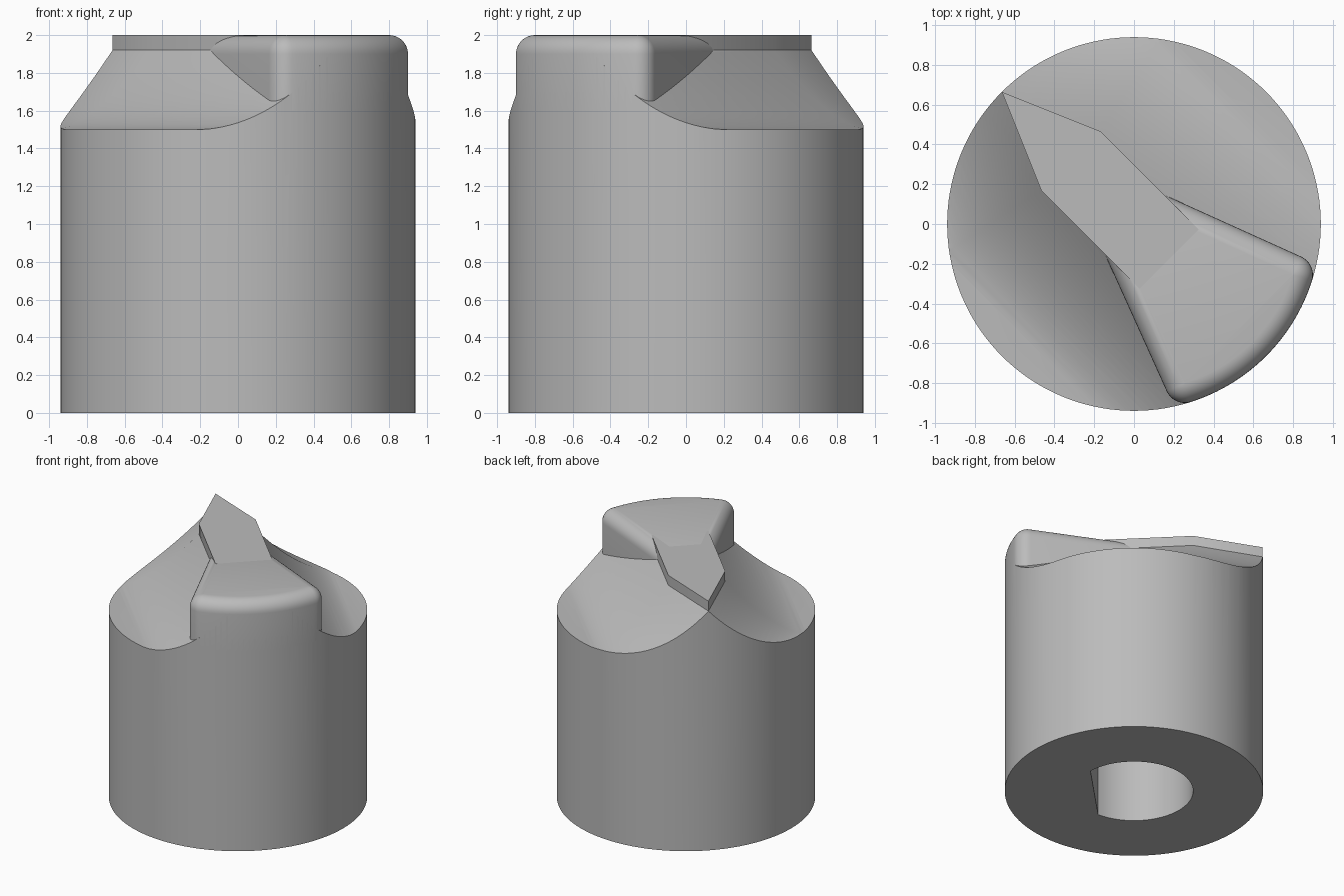
import bpy, bmesh
from math import sin, cos, pi, atan2, sqrt, radians
from mathutils import Matrix

if "Cube" in bpy.data.objects:
    bpy.data.objects.remove(bpy.data.objects["Cube"], do_unlink=True)

R, TOP, FLOOR, LEDGE = 0.94, 2.0, 1.5, 1.92
STRIP = 0.21                  # half width of the pointer bar
SHOULDER = 0.45               # where the bar starts narrowing to the tip
FILLET = 0.1
TURN = Matrix.Rotation(-pi / 4, 4, 'Z')   # local +x is the flared grip side

grey = bpy.data.materials.new("plain_grey")
grey.use_nodes = True
colour = (0.5, 0.5, 0.5, 1)
grey.diffuse_color = colour
grey.node_tree.nodes["Principled BSDF"].inputs["Base Color"].default_value = colour


def loft(name, rings):
    """Closed solid through matching rings of points, capped at both ends."""
    bm = bmesh.new()
    loops = [[bm.verts.new(p) for p in ring] for ring in rings]
    n = len(loops[0])
    for a, b in zip(loops, loops[1:]):
        for i in range(n):
            j = (i + 1) % n
            bm.faces.new((a[i], a[j], b[j], b[i]))
    bm.faces.new(loops[0][::-1])
    bm.faces.new(loops[-1])
    bmesh.ops.recalc_face_normals(bm, faces=bm.faces)
    bm.transform(TURN)
    mesh = bpy.data.meshes.new(name)
    bm.to_mesh(mesh)
    bm.free()
    mesh.materials.append(grey)
    ob = bpy.data.objects.new(name, mesh)
    bpy.context.collection.objects.link(ob)
    return ob


def prism(name, outline, z0, z1):
    return loft(name, [[(x, y, z) for x, y in outline] for z in (z0, z1)])


def select(ob):
    bpy.ops.object.select_all(action='DESELECT')
    ob.select_set(True)
    bpy.context.view_layer.objects.active = ob


def carve(ob, cutter):
    cutter.hide_render = True
    select(ob)
    mod = ob.modifiers.new("cut", 'BOOLEAN')
    mod.operation, mod.solver, mod.object = 'DIFFERENCE', 'EXACT', cutter
    bpy.ops.object.modifier_apply(modifier=mod.name)
    bpy.data.objects.remove(cutter, do_unlink=True)


def scoop(origin, angle, side):
    """Cutter with a hollow sloping profile, swept along a pointer edge."""
    reach, steps = 0.58, 18
    profile = [(0, 2.2)]
    for i in range(steps + 1):
        t = reach * i / steps
        profile.append((t, FLOOR + (LEDGE - FLOOR) * (1 - t / reach) ** 1.6))
    profile += [(1.5, FLOOR), (1.5, 2.2)]
    rings = []
    for along in (-2, 2):
        rings.append([(origin[0] + along * cos(angle) - t * sin(angle),
                       side * (origin[1] + along * sin(angle) + t * cos(angle)), z)
                      for t, z in profile])
    return loft("scoop_cutter", rings)


# Main cylinder, with the pointer bar left standing between the scoops
SIDES = 144
body = prism("knob_body", [(R * cos(2 * pi * i / SIDES), R * sin(2 * pi * i / SIDES))
                           for i in range(SIDES)], 0, TOP)
tip_angle = atan2(STRIP, R - SHOULDER)
for side in (1, -1):
    carve(body, scoop((0, STRIP), 0, side))
    carve(body, scoop((-SHOULDER, STRIP), tip_angle, side))

# Clear the end of the bar where the rounded grip takes over
carve(body, prism("bar_end_cutter", [(0.25, -0.22), (1.2, -0.22), (1.2, 0.22), (0.25, 0.22)],
                  1.7, 2.2))

# D-shaped shaft hole
hole_r, flat = 0.43, 0.29
half = atan2(sqrt(hole_r ** 2 - flat ** 2), flat)
hole = [half + (2 * pi - 2 * half) * i / 48 for i in range(49)]
carve(body, prism("shaft_hole_cutter", [(hole_r * cos(a), hole_r * sin(a)) for a in hole],
                  -0.2, 1.2))

# Flared grip: a core outline grown outward by the fillet radius
beta = radians(20.7)
inner = R - FILLET
sx, sy = FILLET * sin(beta), STRIP - FILLET * cos(beta)
proj = sx * cos(beta) + sy * sin(beta)
run = -proj + sqrt(proj ** 2 - (sx ** 2 + sy ** 2 - inner ** 2))
cx, cy = sx + run * cos(beta), sy + run * sin(beta)
arc = atan2(cy, cx)
wall = beta + pi / 2
core = [(sx, sy, wall)]
core += [(cx, cy, wall + (arc - wall) * i / 8) for i in range(9)]
core += [(inner * cos(arc * (1 - i / 16)), inner * sin(arc * (1 - i / 16)), arc * (1 - i / 16))
         for i in range(1, 17)]
core += [(x, -y, -a) for x, y, a in core[-2::-1]]


def grip_ring(grow, z):
    return [(x + grow * cos(a), y + grow * sin(a), z) for x, y, a in core]


rings = [grip_ring(FILLET, 1.6)]
for i in range(9):
    phi = pi / 2 * i / 8
    rings.append(grip_ring(FILLET * cos(phi), TOP - FILLET + FILLET * sin(phi)))
rings[-1] = grip_ring(0.0005, TOP)
grip = loft("flared_grip", rings)

for ob in (body, grip):
    select(ob)
    bpy.ops.object.shade_smooth_by_angle(angle=radians(30))
